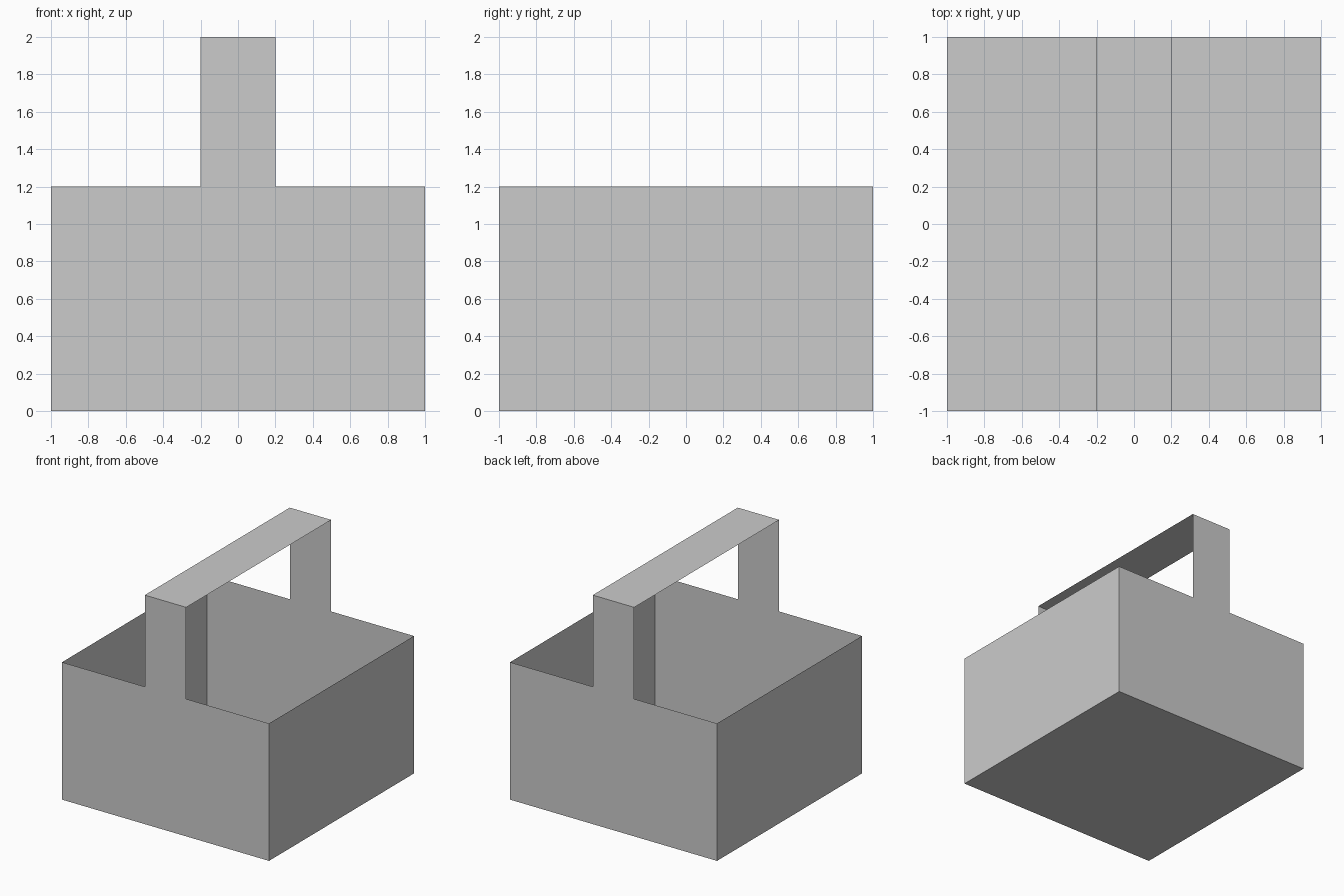
import bpy, bmesh

if "Cube" in bpy.data.objects:
    bpy.data.objects.remove(bpy.data.objects["Cube"])

WIDTH, BODY_H, TOTAL_H, STRAP = 2.0, 1.2, 2.0, 0.4


def add_object(name, bm):
    mesh = bpy.data.meshes.new(name)
    bm.to_mesh(mesh)
    bm.free()
    obj = bpy.data.objects.new(name, mesh)
    bpy.context.collection.objects.link(obj)
    return obj


# Basket body: thin-sheet box, open at the top
bm = bmesh.new()
bmesh.ops.create_cube(bm, size=1)
bmesh.ops.translate(bm, verts=bm.verts, vec=(0, 0, 0.5))
bmesh.ops.scale(bm, verts=bm.verts, vec=(WIDTH, WIDTH, BODY_H))
bm.normal_update()
lid = [f for f in bm.faces if f.normal.z > 0.9]
bmesh.ops.delete(bm, geom=lid, context='FACES')
add_object("basket_body", bm)

# Handle: flat strap from the front rim over to the back rim
h = WIDTH / 2
profile = [(-h, BODY_H), (-h, TOTAL_H), (h, TOTAL_H), (h, BODY_H)]
bm = bmesh.new()
rows = [[bm.verts.new((x, y, z)) for x in (-STRAP / 2, STRAP / 2)] for y, z in profile]
for a, b in zip(rows, rows[1:]):
    bm.faces.new((a[0], a[1], b[1], b[0]))
add_object("handle", bm)
